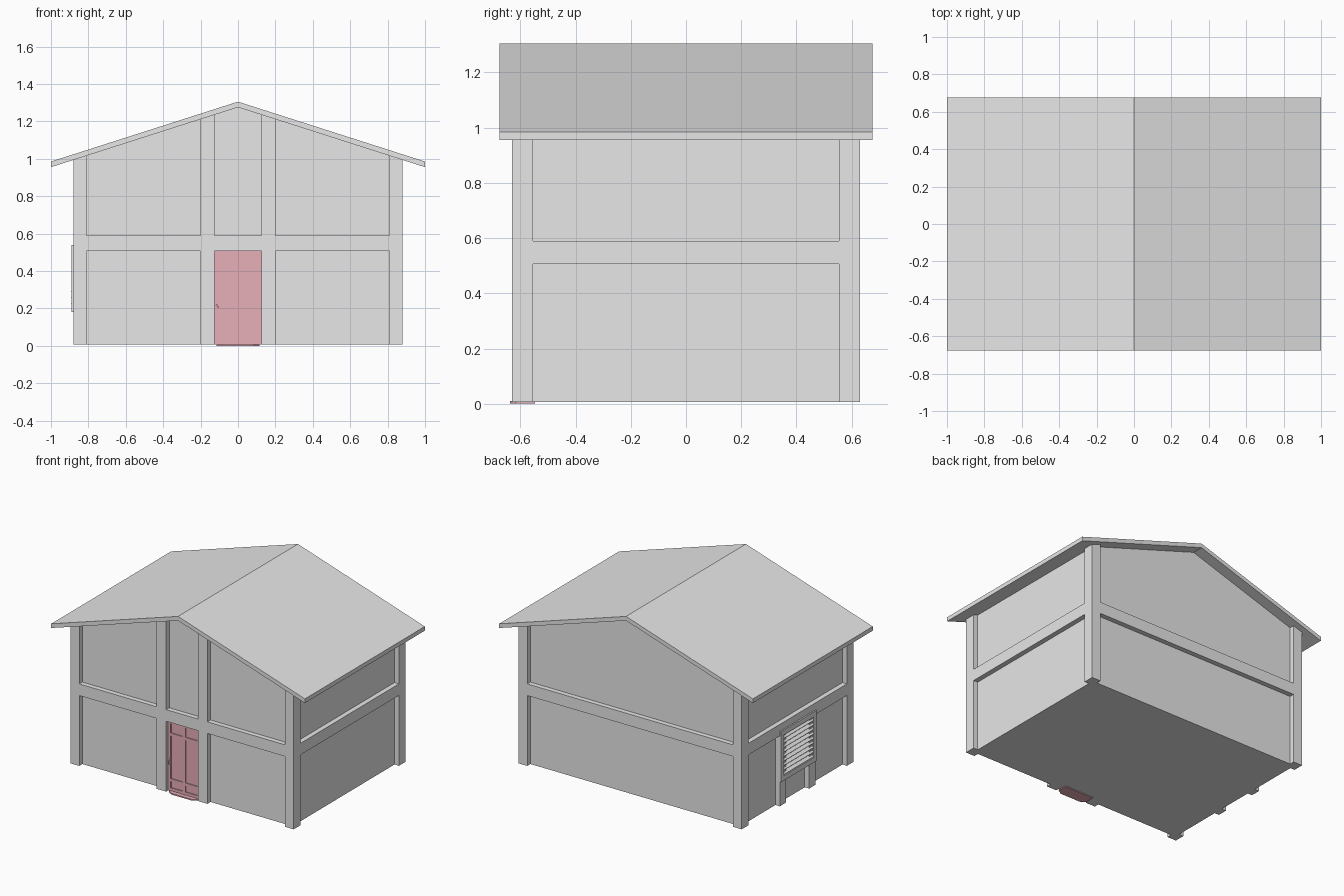
import bpy, bmesh, math
from mathutils import Matrix

cube = bpy.data.objects.get("Cube")
if cube:
    bpy.data.objects.remove(cube, do_unlink=True)


def material(name, color):
    m = bpy.data.materials.new(name)
    m.use_nodes = True
    m.diffuse_color = color
    m.node_tree.nodes["Principled BSDF"].inputs["Base Color"].default_value = color
    return m


GREY = material("light grey", (0.8, 0.8, 0.8, 1))
RED = material("dusty red", (0.8, 0.43, 0.48, 1))

BASE = 0.006              # underside of the building
HX, HY = 0.88, 0.63       # outer faces of the posts
WX, WY = 0.845, 0.595     # recessed wall faces
POST = 0.075
APEX, SLOPE = 1.275, 0.32  # underside of the roof


def under(x):
    return APEX - SLOPE * abs(x)


def finish(name, bm, mat):
    bmesh.ops.recalc_face_normals(bm, faces=bm.faces)
    mesh = bpy.data.meshes.new(name)
    bm.to_mesh(mesh)
    bm.free()
    mesh.materials.append(mat)
    ob = bpy.data.objects.new(name, mesh)
    bpy.context.collection.objects.link(ob)
    return ob


def extrude(name, points, vec, mat=GREY):
    """Closed outline pushed along a vector."""
    bm = bmesh.new()
    face = bm.faces.new([bm.verts.new(p) for p in points])
    top = bmesh.ops.extrude_face_region(bm, geom=[face])["geom"]
    verts = [v for v in top if isinstance(v, bmesh.types.BMVert)]
    bmesh.ops.translate(bm, verts=verts, vec=vec)
    return finish(name, bm, mat)


def box(name, x, y, z, mat=GREY, tilt=0):
    bm = bmesh.new()
    bmesh.ops.create_cube(bm, size=1)
    size = [r[1] - r[0] for r in (x, y, z)]
    mid = [sum(r) / 2 for r in (x, y, z)]
    bm.transform(Matrix.Translation(mid) @ Matrix.Rotation(tilt, 4, "Y")
                 @ Matrix.Diagonal((*size, 1)))
    return finish(name, bm, mat)


def post(name, x0, x1, y0, y1):
    """Full-height post with its top cut to the roof slope."""
    pts = [(x0, y0, BASE), (x1, y0, BASE), (x1, y0, under(x1)), (x0, y0, under(x0))]
    return extrude(name, pts, (0, y1 - y0, 0))


# Recessed wall body with gable ends
extrude("walls", [(-WX, -WY, BASE), (WX, -WY, BASE), (WX, -WY, under(WX)),
                  (0, -WY, APEX), (-WX, -WY, under(WX))], (0, 2 * WY, 0))

# Pitched roof slab
outline = [(-1, under(1)), (0, APEX), (1, under(1)),
           (1, under(1) + 0.03), (0, APEX + 0.03), (-1, under(1) + 0.03)]
extrude("roof", [(x, -0.675, z) for x, z in outline], (0, 1.35, 0))

# Corner posts and the pair flanking the door
for sx, side in ((-1, "right"), (1, "left")):
    for sy, end in ((-1, "front"), (1, "back")):
        xs = sorted((sx * (HX - 0.07), sx * HX))
        ys = sorted((sy * (HY - POST), sy * HY))
        post(f"{end}_{side}_corner_post", *xs, *ys)
    xs = sorted((sx * 0.125, sx * 0.2))
    post(f"{side}_door_post", *xs, -HY, -WY + 0.01)

# Beams running around the building between the floors
BEAM = (0.507, 0.59)
for s, end, side in ((-1, "front", "right"), (1, "back", "left")):
    box(f"{end}_beam", (-HX + 0.02, HX - 0.02), sorted((s * HY, s * (WY - 0.01))), BEAM)
    box(f"{side}_beam", sorted((s * HX, s * (WX - 0.01))), (-HY + 0.02, HY - 0.02), BEAM)

# Short posts under the side beam, around the window bay
for s, end in ((-1, "front"), (1, "back")):
    box(f"window_{end}_post", (-HX, -WX + 0.01), sorted((s * 0.13, s * 0.2)),
        (BASE, BEAM[0] + 0.01))

# Louvred side window
Z0, Z1, RAIL = 0.18, 0.54, 0.035
for s, end in ((-1, "front"), (1, "back")):
    box(f"window_{end}_stile", (-0.89, -WX), sorted((s * 0.165, s * 0.2)), (Z0, Z1))
box("window_bottom_rail", (-0.89, -WX), (-0.17, 0.17), (Z0, Z0 + RAIL))
box("window_top_rail", (-0.89, -WX), (-0.17, 0.17), (Z1 - RAIL, Z1))
COUNT = 9
for i in range(COUNT):
    z = Z0 + RAIL + (i + 0.5) * (Z1 - Z0 - 2 * RAIL) / COUNT
    box(f"window_slat_{i + 1}", (-0.893, -0.863), (-0.168, 0.168),
        (z - 0.003, z + 0.003), tilt=math.radians(-35))

# Door leaf with raised stiles and rails
box("door", (-0.125, 0.125), (-WY - 0.006, -WY + 0.01), (BASE, BEAM[0]), RED)
FACE = (-WY - 0.013, -WY - 0.003)
for i, x in enumerate((-0.115, 0, 0.115)):
    box(f"door_stile_{i + 1}", (x - 0.01, x + 0.01), FACE, (BASE, BEAM[0]), RED)
for i, z in enumerate((0.02, 0.085, 0.41, 0.497)):
    box(f"door_rail_{i + 1}", (-0.125, 0.125), FACE, (z - 0.01, z + 0.01), RED)

# Door handle
box("door_handle_plate", (-0.12, -0.108), (-WY - 0.017, -WY - 0.008), (0.19, 0.24), RED)
box("door_handle", (-0.12, -0.1), (-WY - 0.028, -WY - 0.015), (0.208, 0.216), RED,
    tilt=math.radians(50))

# Low doorstep with clipped front corners
extrude("doorstep", [(-0.115, -0.547, 0), (0.115, -0.547, 0), (0.115, -0.615, 0),
                     (0.08, -0.637, 0), (-0.08, -0.637, 0), (-0.115, -0.615, 0)],
        (0, 0, 0.009), RED)
